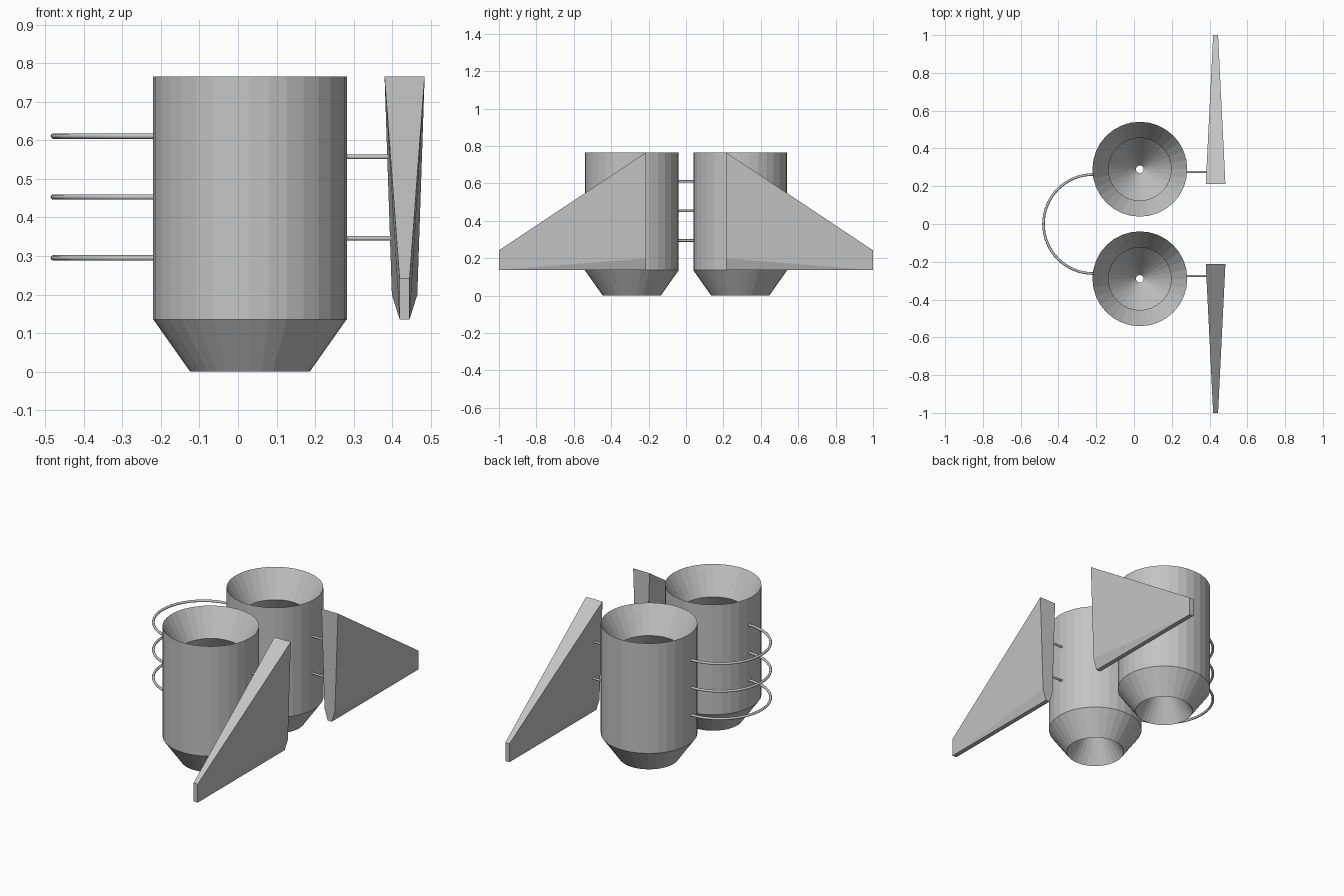
import bpy, bmesh, math
from mathutils import Vector

if "Cube" in bpy.data.objects:
    bpy.data.objects.remove(bpy.data.objects["Cube"])

grey = bpy.data.materials.new("plain_grey")
grey.diffuse_color = (0.55, 0.55, 0.55, 1)
grey.use_nodes = True
grey.node_tree.nodes["Principled BSDF"].inputs["Base Color"].default_value = grey.diffuse_color


def add_mesh(name, verts, faces):
    me = bpy.data.meshes.new(name)
    me.from_pydata(verts, [], faces)
    bm = bmesh.new()
    bm.from_mesh(me)
    bmesh.ops.recalc_face_normals(bm, faces=bm.faces)
    bm.to_mesh(me)
    bm.free()
    me.materials.append(grey)
    ob = bpy.data.objects.new(name, me)
    bpy.context.collection.objects.link(ob)
    return ob


def lathe(name, profile, centre, sides=32):
    """Revolve a closed (radius, z) profile around a vertical axis."""
    n = len(profile)
    verts, faces = [], []
    for i in range(sides):
        a = 2 * math.pi * i / sides
        verts += [(centre[0] + r * math.cos(a), centre[1] + r * math.sin(a), z)
                  for r, z in profile]
        for k in range(n):
            j, m = (i + 1) % sides, (k + 1) % n
            faces.append((i * n + k, j * n + k, j * n + m, i * n + m))
    return add_mesh(name, verts, faces)


def tube(name, path, radius):
    """Round bar along a path."""
    cu = bpy.data.curves.new(name, 'CURVE')
    cu.dimensions = '3D'
    cu.bevel_depth = radius
    cu.bevel_resolution = 2
    cu.use_fill_caps = True
    sp = cu.splines.new('POLY')
    sp.points.add(len(path) - 1)
    for p, co in zip(sp.points, path):
        p.co = (*co, 1)
    cu.materials.append(grey)
    ob = bpy.data.objects.new(name, cu)
    bpy.context.collection.objects.link(ob)
    bpy.ops.object.select_all(action='DESELECT')
    ob.select_set(True)
    bpy.context.view_layer.objects.active = ob
    bpy.ops.object.convert(target='MESH')


# Thruster section: outer shell, intake funnel, inner chamber, throat, nozzle
thruster = [(0.155, 0), (0.251, 0.136), (0.251, 0.766), (0.166, 0.617),
            (0.235, 0.50), (0.06, 0.27), (0.02, 0.22)]

for side, s in (("right", 1), ("left", -1)):
    lathe(f"thruster_{side}", thruster, (0.031, 0.29 * s))

    # Wing: six-point root section tapering to a four-point tip
    cx = 0.432
    root = [(0.052, 0.766), (0.033, 0.2), (0.013, 0.136)]
    tip = [(0.013, 0.242), (0.013, 0.136)]
    v = [(cx + d * w, 0.213 * s, z) for d in (-1, 1) for w, z in root]
    v += [(cx + d * w, 1.0 * s, z) for d in (-1, 1) for w, z in tip]
    f = [(0, 1, 2, 5, 4, 3), (6, 7, 9, 8), (0, 3, 8, 6), (2, 7, 9, 5),
         (0, 6, 7, 1), (1, 7, 2), (3, 4, 9, 8), (4, 5, 9)]
    add_mesh(f"wing_{side}", v, f)

    # Struts joining wing to thruster
    for i, z in enumerate((0.346, 0.557)):
        tube(f"wing_strut_{side}_{i + 1}",
             [(0.25, 0.275 * s, z), (0.42, 0.275 * s, z)], 0.006)

# Three curved bars joining the thrusters
arc = [(-0.217 - 0.262 * math.sin(math.pi * i / 32),
        0.262 * math.cos(math.pi * i / 32)) for i in range(33)]
arc = [(-0.19, 0.262)] + arc + [(-0.19, -0.262)]
for i, z in enumerate((0.295, 0.453, 0.611)):
    tube(f"curved_bar_{i + 1}", [(x, y, z) for x, y in arc], 0.007)
